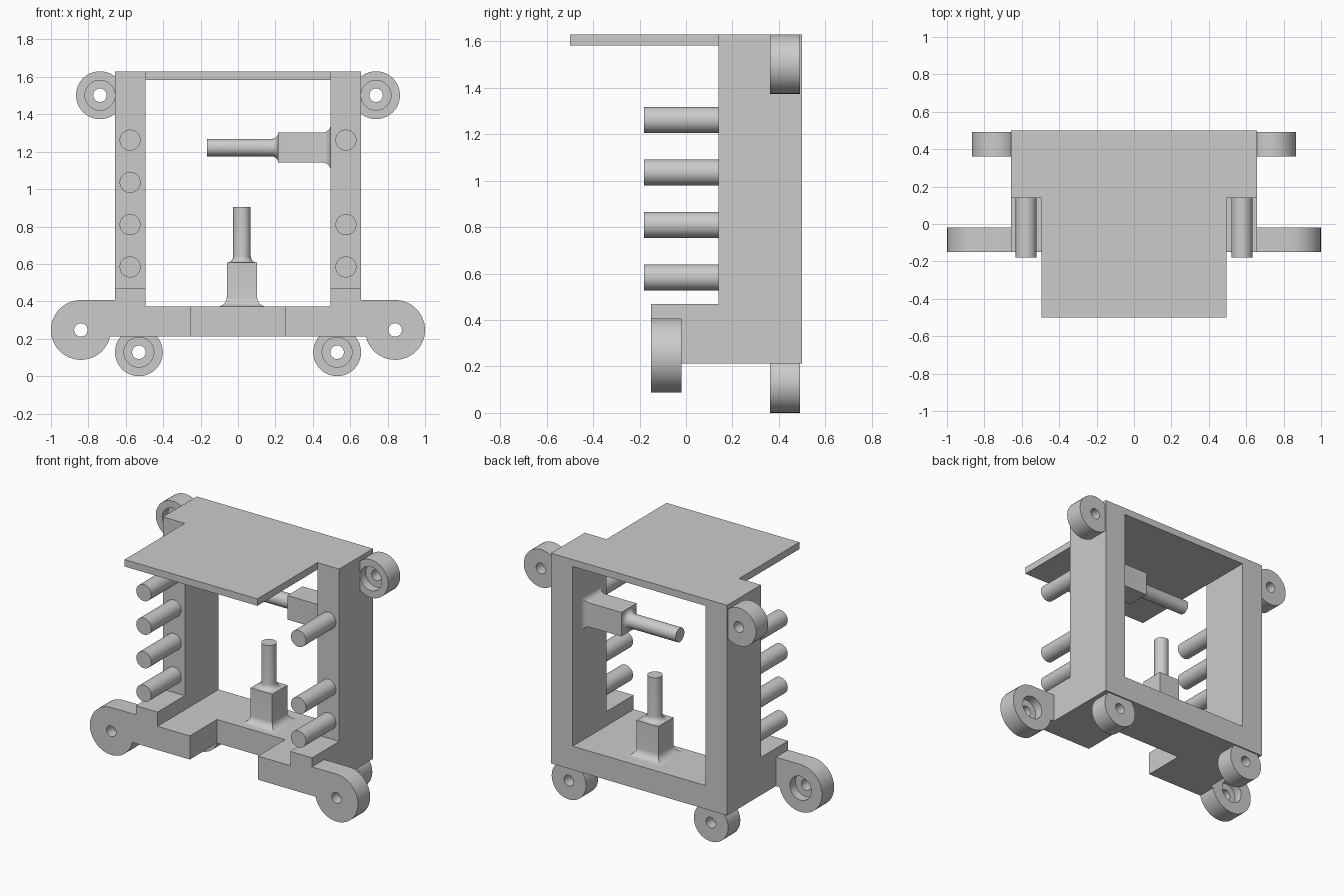
import bpy, bmesh
from math import pi, sin, cos, sqrt, radians
from mathutils import Matrix

if "Cube" in bpy.data.objects:
    bpy.data.objects.remove(bpy.data.objects["Cube"])

GREY = (0.6, 0.6, 0.6, 1)
mat = bpy.data.materials.new("plain_grey")
mat.use_nodes = True
mat.diffuse_color = GREY
mat.node_tree.nodes["Principled BSDF"].inputs["Base Color"].default_value = GREY

ALONG_Y = Matrix.Rotation(-pi / 2, 4, 'X')
ALONG_MINUS_X = Matrix.Rotation(-pi / 2, 4, 'Y')


def finish(name, bm, matrix=Matrix()):
    bm.transform(matrix)
    bmesh.ops.recalc_face_normals(bm, faces=bm.faces)
    mesh = bpy.data.meshes.new(name)
    bm.to_mesh(mesh)
    bm.free()
    mesh.materials.append(mat)
    obj = bpy.data.objects.new(name, mesh)
    bpy.context.collection.objects.link(obj)
    return obj


def prism(name, points, offset):
    """Extrude a flat 3D outline by an offset vector."""
    bm = bmesh.new()
    face = bm.faces.new([bm.verts.new(p) for p in points])
    new = bmesh.ops.extrude_face_region(bm, geom=[face], use_keep_orig=True)["geom"]
    bmesh.ops.translate(bm, vec=offset,
                        verts=[v for v in new if isinstance(v, bmesh.types.BMVert)])
    return finish(name, bm)


def box(name, x0, x1, y0, y1, z0, z1):
    pts = [(x0, y0, z0), (x1, y0, z0), (x1, y1, z0), (x0, y1, z0)]
    return prism(name, pts, (0, 0, z1 - z0))


def loft(bm, profile, sides=40, closed=False):
    """Stack polygon rings (radius, height); closed joins last ring to first."""
    turn = pi / 4 if sides == 4 else 0
    grow = sqrt(2) if sides == 4 else 1
    rings = [[bm.verts.new((r * grow * cos(turn + 2 * pi * i / sides),
                            r * grow * sin(turn + 2 * pi * i / sides), z))
              for i in range(sides)] for r, z in profile]
    pairs = list(zip(rings, rings[1:]))
    if closed:
        pairs.append((rings[-1], rings[0]))
    else:
        bm.faces.new(rings[0])
        bm.faces.new(rings[-1])
    for a, b in pairs:
        for i in range(sides):
            j = (i + 1) % sides
            bm.faces.new((a[i], a[j], b[j], b[i]))


def lathe(name, profile, matrix, closed=False):
    bm = bmesh.new()
    loft(bm, profile, closed=closed)
    return finish(name, bm, matrix)


def cut(obj, cutters):
    for c in cutters:
        mod = obj.modifiers.new("cut", 'BOOLEAN')
        mod.operation = 'DIFFERENCE'
        mod.solver = 'EXACT'
        mod.object = c
        bpy.context.view_layer.objects.active = obj
        bpy.ops.object.modifier_apply(modifier=mod.name)
        bpy.data.objects.remove(c)


def smooth(obj):
    bpy.ops.object.select_all(action='DESELECT')
    obj.select_set(True)
    bpy.context.view_layer.objects.active = obj
    bpy.ops.object.shade_smooth_by_angle(angle=radians(30))


# Frame: side profile swept across the width, then opened up
W, IN, NOTCH = 0.657, 0.495, 0.254
BASE, FLOOR, STEP, LID, TOP = 0.213, 0.372, 0.468, 1.583, 1.63
FRONT, POST, BACK = -0.15, 0.14, 0.5
side = [(FRONT, BASE), (BACK, BASE), (BACK, TOP), (-BACK, TOP), (-BACK, LID),
        (POST, LID), (POST, STEP), (FRONT, STEP)]
frame = prism("frame", [(-W, y, z) for y, z in side], (2 * W, 0, 0))
cut(frame, [
    box("opening", -IN, IN, -0.3, 0.7, FLOOR, LID),
    box("base_notch", -NOTCH, NOTCH, -0.3, POST, 0, 0.6),
    box("lid_corner_a", -1, -IN, -0.7, POST, 1.5, 1.8),
    box("lid_corner_b", IN, 1, -0.7, POST, 1.5, 1.8),
])

# Counterbored lugs on the back half of the frame
HOLE, BORE, THICK = 0.036, 0.08, 0.13
lug = [(HOLE, THICK), (0.128, THICK), (0.128, 0), (BORE, 0), (BORE, 0.06), (HOLE, 0.06)]
for level, x, z in (("upper", 0.738, 1.502), ("lower", 0.53, 0.128)):
    for label, s in (("left", 1), ("right", -1)):
        place = Matrix.Translation((s * x, 0.361, z)) @ ALONG_Y
        smooth(lathe(f"{level}_{label}_lug", lug, place, closed=True))

# Front ears: rounded arms with a hole, counterbored from behind
EX, EZ, ER = 0.84, 0.247, 0.16
low = pi + pi / 2 + radians(77.7)
arc = [pi / 2 + (low - pi / 2) * i / 30 for i in range(31)]
outline = [(-EX + ER * cos(a), EZ + ER * sin(a)) for a in arc]
outline += [(-W, BASE), (-W, EZ + ER)]
for label, s in (("left", -1), ("right", 1)):
    ear = prism(f"front_{label}_ear", [(s * x, FRONT, z) for x, z in outline],
                (0, THICK, 0))
    spot = Matrix.Translation((-s * EX, FRONT, EZ)) @ ALONG_Y
    cut(ear, [lathe("bore_cutter", [(BORE, 0.07), (BORE, 0.3)], spot),
              lathe("hole_cutter", [(HOLE, -0.1), (HOLE, 0.3)], spot)])
    smooth(ear)

# Pegs on the post fronts; one position on the left is empty
for label, s in (("left", 1), ("right", -1)):
    for i in range(4):
        if s == 1 and i == 2:
            continue
        place = Matrix.Translation((s * 0.577, -0.18, 0.584 + 0.226 * i)) @ ALONG_Y
        smooth(lathe(f"{label}_peg_{i + 1}", [(0.056, 0), (0.056, POST + 0.18)], place))


# Stems: flared square block, filleted into a round shaft
def stem(name, block, length, flare, matrix):
    half, shaft = 0.081, 0.047
    quarter = [pi / 2 * i / 6 for i in range(7)]
    bm = bmesh.new()
    loft(bm, [(half + flare * (1 - sin(a)), flare * (1 - cos(a))) for a in quarter]
         + [(half, block)], sides=4)
    f = half - shaft
    loft(bm, [(shaft + f * (1 - sin(a)), block + f * (1 - cos(a))) for a in quarter]
         + [(shaft, length)])
    smooth(finish(name, bm, matrix))


stem("floor_stem", 0.235, 0.533, 0.05, Matrix.Translation((0.021, 0.3, FLOOR)))
stem("wall_stem", 0.28, 0.66, 0.04,
     Matrix.Translation((IN, 0.3, 1.222)) @ ALONG_MINUS_X)
